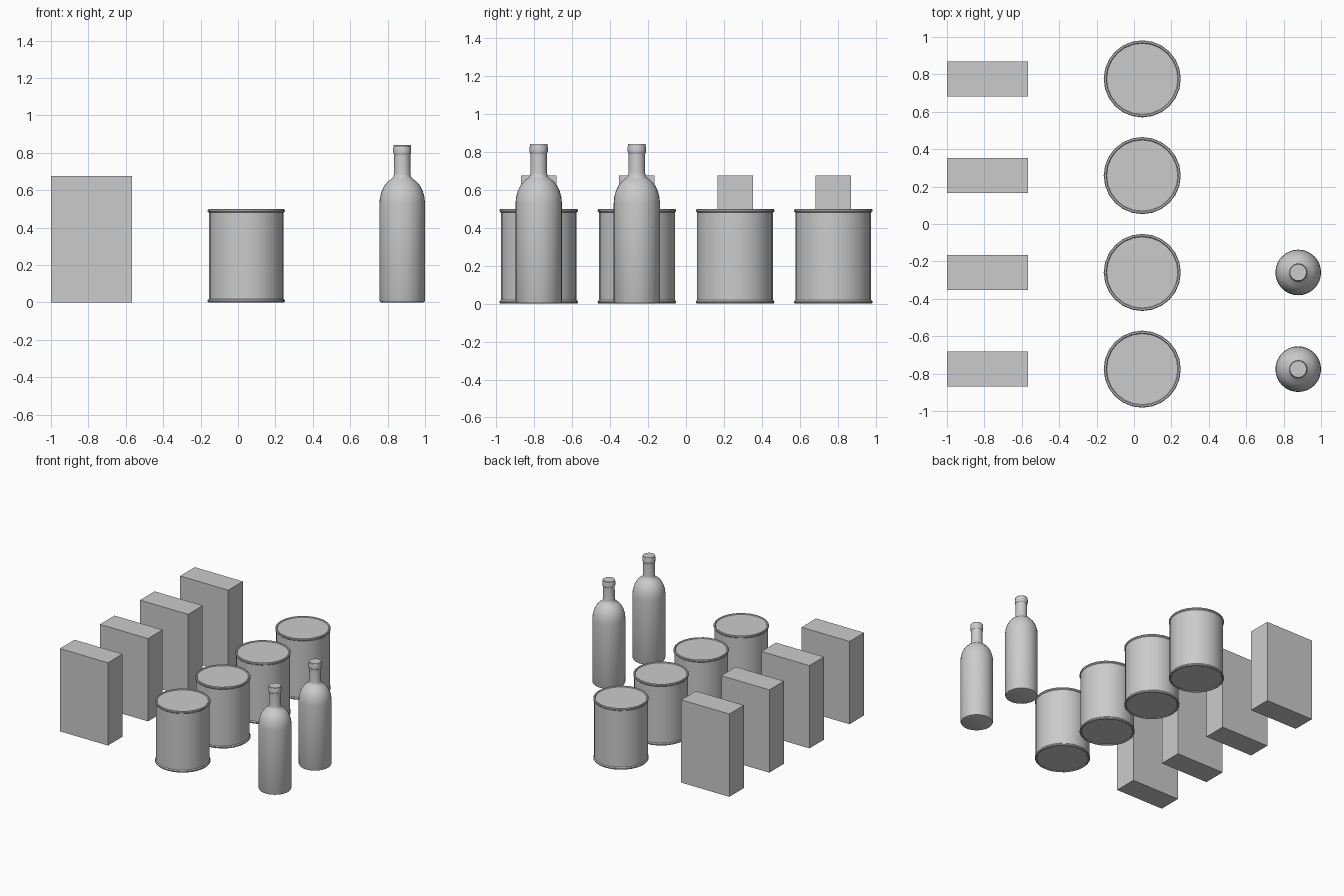
import bpy, bmesh, math

if "Cube" in bpy.data.objects:
    bpy.data.objects.remove(bpy.data.objects["Cube"])

ROWS = [-0.776, -0.259, 0.259, 0.776]


def place(name, mesh, x, y, smooth=True):
    obj = bpy.data.objects.new(name, mesh)
    obj.location = (x, y, 0)
    bpy.context.collection.objects.link(obj)
    if smooth:
        bpy.ops.object.select_all(action='DESELECT')
        obj.select_set(True)
        bpy.context.view_layer.objects.active = obj
        bpy.ops.object.shade_smooth_by_angle(angle=math.radians(35))
    return obj


def lathe(name, profile, sides):
    """Closed solid of revolution from (radius, height) points, bottom to top."""
    bm = bmesh.new()
    rings = []
    for r, z in profile:
        rings.append([bm.verts.new((r * math.cos(2 * math.pi * i / sides),
                                    r * math.sin(2 * math.pi * i / sides), z))
                      for i in range(sides)])
    for a, b in zip(rings, rings[1:]):
        for i in range(sides):
            j = (i + 1) % sides
            bm.faces.new((a[i], a[j], b[j], b[i]))
    bm.faces.new(rings[0][::-1])
    bm.faces.new(rings[-1])
    mesh = bpy.data.meshes.new(name)
    bm.to_mesh(mesh)
    bm.free()
    return mesh


# Carton: plain sharp box
bm = bmesh.new()
bmesh.ops.create_cube(bm, size=1)
bmesh.ops.translate(bm, verts=bm.verts, vec=(0, 0, 0.5))
bmesh.ops.scale(bm, verts=bm.verts, vec=(0.434, 0.188, 0.676))
carton = bpy.data.meshes.new("carton")
bm.to_mesh(carton)
bm.free()

# Can: rolled rims at both ends, slightly recessed lid and base
can = lathe("can", [
    (0.190, 0.006), (0.194, 0.0), (0.202, 0.0), (0.206, 0.005), (0.206, 0.012),
    (0.200, 0.019), (0.200, 0.480), (0.206, 0.486), (0.206, 0.494),
    (0.202, 0.499), (0.194, 0.499), (0.190, 0.493)], 24)

# Bottle: straight body, round shoulder, slim neck with collar and lip
bottle = lathe("bottle", [
    (0.110, 0.0), (0.118, 0.003), (0.122, 0.012), (0.122, 0.530),
    (0.119, 0.562), (0.110, 0.595), (0.095, 0.625), (0.076, 0.647),
    (0.056, 0.662), (0.047, 0.672), (0.044, 0.688), (0.043, 0.790),
    (0.047, 0.795), (0.048, 0.802), (0.048, 0.826), (0.046, 0.831),
    (0.047, 0.837), (0.044, 0.842)], 32)

# Rows of goods on three columns
for n, y in enumerate(ROWS, 1):
    place(f"carton_{n}", carton, -0.783, y, smooth=False)
    place(f"can_{n}", can, 0.044, y)
for n, y in enumerate(ROWS[:2], 1):
    place(f"bottle_{n}", bottle, 0.878, y)
